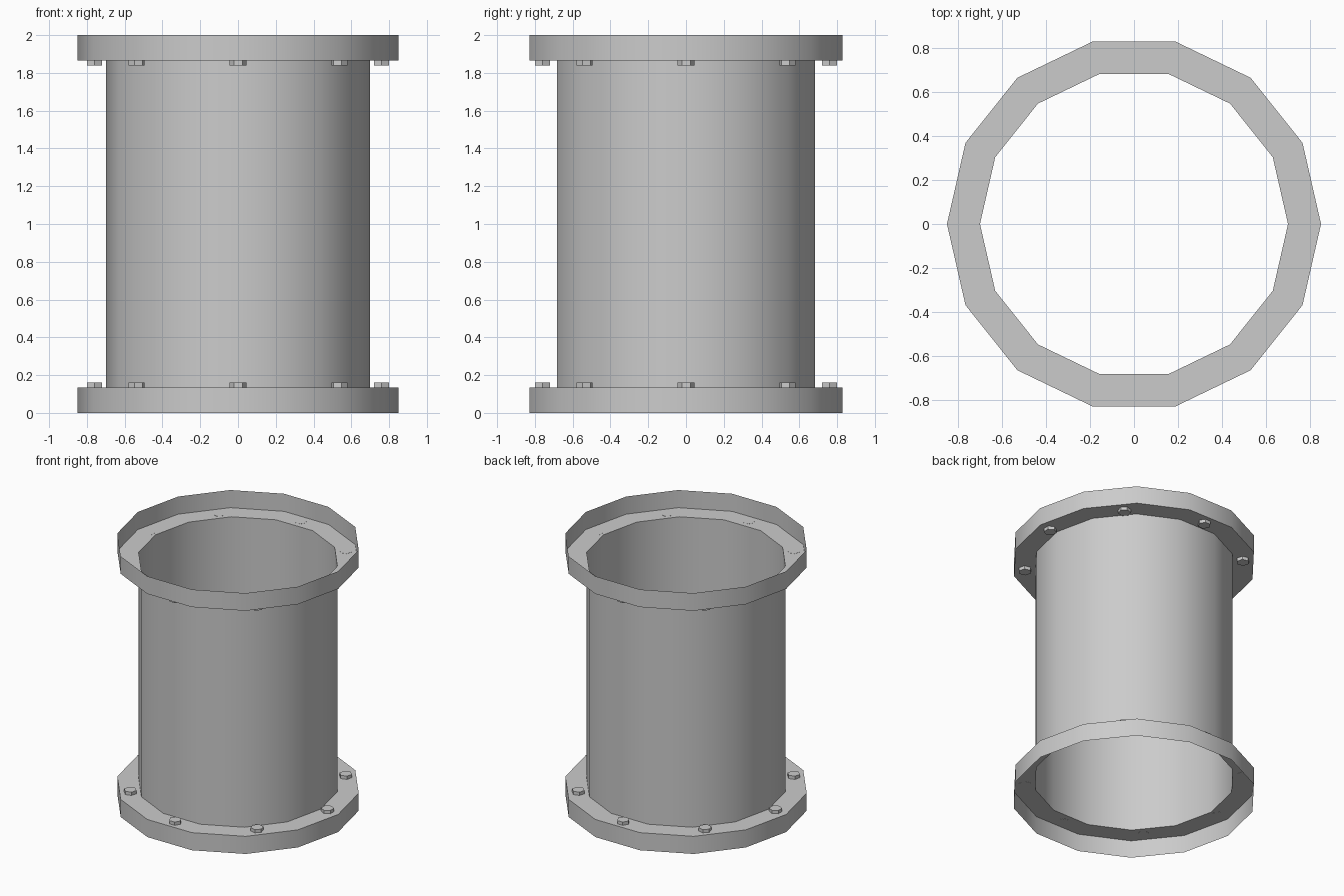
import bpy, bmesh
from math import cos, sin, pi, radians
from mathutils import Matrix

if "Cube" in bpy.data.objects:
    bpy.data.objects.remove(bpy.data.objects["Cube"])

SIDES = 14


def finish(bm, name):
    mesh = bpy.data.meshes.new(name)
    bm.to_mesh(mesh)
    bm.free()
    obj = bpy.data.objects.new(name, mesh)
    bpy.context.collection.objects.link(obj)
    bpy.ops.object.select_all(action='DESELECT')
    obj.select_set(True)
    bpy.context.view_layer.objects.active = obj
    bpy.ops.object.shade_smooth_by_angle(angle=radians(35))
    return obj


# Open pipe shell with a hollow flange collar at each end (radius, height)
profile = [(0.85, 2.0), (0.85, 1.865), (0.70, 1.865),
           (0.70, 0.135), (0.85, 0.135), (0.85, 0.0)]
bm = bmesh.new()
rings = [[bm.verts.new((r * cos(2 * pi * k / SIDES), r * sin(2 * pi * k / SIDES), z))
          for k in range(SIDES)] for r, z in profile]
for upper, lower in zip(rings, rings[1:]):
    for k in range(SIDES):
        n = (k + 1) % SIDES
        bm.faces.new((upper[k], lower[k], lower[n], upper[n]))
finish(bm, "flanged_pipe")


# Eight hexagonal bolt heads on the inner side of each flange
def bolt_ring(name, z_low, z_high):
    bm = bmesh.new()
    for k in range(8):
        place = (Matrix.Rotation(k * pi / 4, 4, 'Z')
                 @ Matrix.Translation((0.76, 0, (z_low + z_high) / 2))
                 @ Matrix.Rotation(pi / 2, 4, 'Z'))
        # corners point along the tangent, flats face the axis
        verts = []
        for z in (-(z_high - z_low) / 2, (z_high - z_low) / 2):
            verts.append([bm.verts.new(place @ Matrix.Translation(
                (0.045 * cos(a * pi / 3), 0.045 * sin(a * pi / 3), z)).translation)
                for a in range(6)])
        low, high = verts
        bm.faces.new(high)
        bm.faces.new(low[::-1])
        for a in range(6):
            b = (a + 1) % 6
            bm.faces.new((low[a], low[b], high[b], high[a]))
    finish(bm, name)


bolt_ring("lower_bolts", 0.134, 0.16)
bolt_ring("upper_bolts", 1.84, 1.866)
